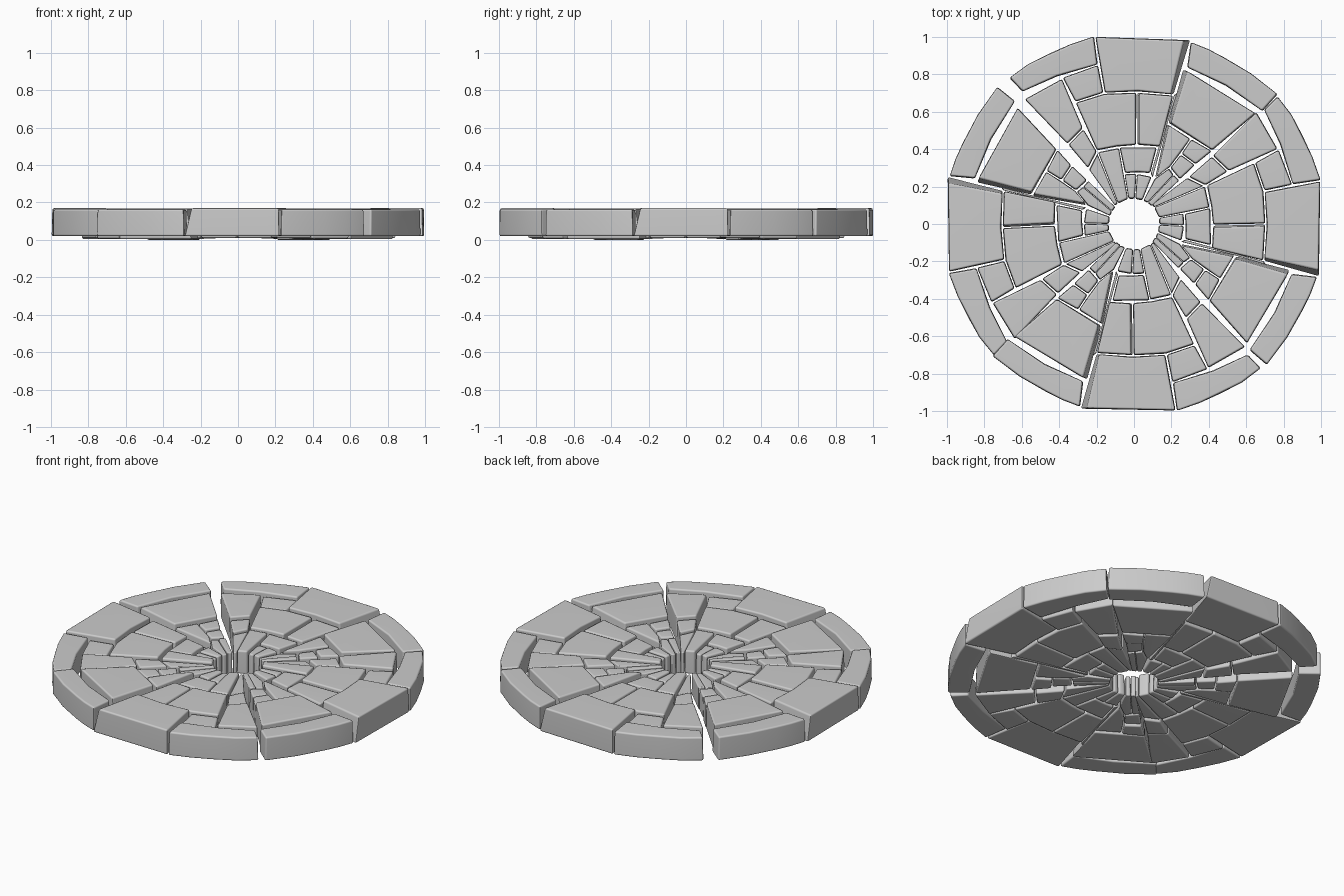
import bpy, bmesh, math
from mathutils import Vector

if "Cube" in bpy.data.objects:
    bpy.data.objects.remove(bpy.data.objects["Cube"])

# Four nearly identical quarters, turned so one wide gap stays open
TURNS = (("north", 0), ("east", -88.8), ("south", -179.1), ("west", -267.2))


def stone(name, pts, top, bottom=0.01, lean=None, gap=0.004, bevel=0.010):
    """Bevelled block from a clockwise outline; lean moves chosen top corners."""
    lean = lean or {}
    c = sum((Vector(p) for p in pts), Vector((0, 0))) / len(pts)
    outline = [Vector(p) + (c - Vector(p)).normalized() * gap for p in pts]
    bm = bmesh.new()
    low = [bm.verts.new((p.x, p.y, bottom)) for p in outline]
    high = []
    for i, p in enumerate(outline):
        q = p + (c - p).normalized() * 0.004 + Vector(lean.get(i, (0, 0)))
        high.append(bm.verts.new((q.x, q.y, top)))
    n = len(pts)
    bm.faces.new(low)
    bm.faces.new(high[::-1])
    for i in range(n):
        j = (i + 1) % n
        bm.faces.new((low[j], low[i], high[i], high[j]))
    bmesh.ops.recalc_face_normals(bm, faces=bm.faces)
    edges = [e for e in bm.edges if e.calc_face_angle(0) > math.radians(30)]
    bmesh.ops.bevel(bm, geom=edges, offset=bevel, segments=2, profile=0.5,
                    affect='EDGES', clamp_overlap=True)
    mesh = bpy.data.meshes.new(name)
    bm.to_mesh(mesh)
    bm.free()
    mesh.shade_smooth()
    mesh.set_sharp_from_angle(angle=math.radians(50))
    for side, deg in TURNS:
        ob = bpy.data.objects.new(f"{name}_{side}", mesh)
        ob.rotation_euler.z = math.radians(deg)
        bpy.context.collection.objects.link(ob)
        ob.modifiers.new("even_shading", 'WEIGHTED_NORMAL').keep_sharp = True


# Outer rim
stone("rim_left", [(-.67, .78), (-.57, .855), (-.455, .915), (-.335, .965), (-.21, 1.005),
                   (-.19, .853), (-.41, .785), (-.60, .705)], .163, .02)
stone("rim_middle", [(-.21, 1.003), (.305, .985), (.215, .69), (.02, .705), (-.16, .70)],
      .17, .02, {1: (-.032, 0), 2: (-.012, 0)})
stone("rim_right", [(.30, .975), (.39, .94), (.475, .898), (.63, .805), (.772, .692),
                    (.69, .60), (.49, .735), (.28, .838)], .163, .02)

# Middle ring
stone("large_slab", [(.26, .83), (.30, .812), (.655, .59), (.42, .39), (.18, .54)], .167, .004,
      {0: (.022, -.006), 4: (.012, -.004)})
stone("corner_filler", [(-.385, .783), (-.19, .853), (-.16, .70), (-.315, .65)], .148)
stone("left_slab", [(-.588, .668), (-.385, .78), (-.27, .51), (-.355, .425)], .160, .006)
stone("centre_slab_left", [(-.315, .65), (-.16, .70), (.015, .705), (.015, .42), (-.09, .41),
                           (-.20, .39)], .156)
stone("centre_slab_right", [(.015, .705), (.212, .69), (.14, .41), (.015, .42)], .150, .01,
      {0: (.008, 0), 3: (.008, 0)})
stone("slab_side_strip", [(.214, .69), (.232, .70), (.18, .54), (.10, .25), (.09, .27)], .12,
      gap=0, bevel=.003)

# Inner ring
stone("left_block", [(-.355, .425), (-.27, .51), (-.195, .385), (-.245, .295)], .147, 0)
stone("left_wedge", [(-.243, .293), (-.197, .38), (-.085, .105), (-.10, .095)], .138,
      bevel=.006)
stone("long_wedge", [(-.195, .387), (-.08, .41), (-.03, .13), (-.085, .105)], .150)
stone("inner_slab", [(-.08, .412), (.125, .412), (.09, .27), (.02, .272), (-.052, .27)], .145)
stone("hub_block_left", [(-.053, .27), (.015, .272), (.005, .13), (-.03, .13)], .138)
stone("hub_block_right", [(.015, .272), (.097, .255), (.045, .122), (.005, .13)], .142)
stone("right_block", [(.175, .538), (.305, .458), (.25, .375), (.19, .30), (.11, .245)], .152,
      .008, {0: (.01, -.003), 4: (.008, 0)})
stone("step_block_large", [(.305, .457), (.42, .39), (.33, .315), (.25, .375)], .148, 0)
stone("step_block_small", [(.25, .375), (.33, .315), (.245, .235), (.19, .30)], .142)
stone("hub_wedge_left", [(.11, .247), (.19, .30), (.215, .265), (.07, .11), (.047, .122)], .136,
      bevel=.006)
stone("hub_wedge_right", [(.215, .265), (.245, .235), (.092, .092), (.07, .11)], .142,
      bevel=.006)
